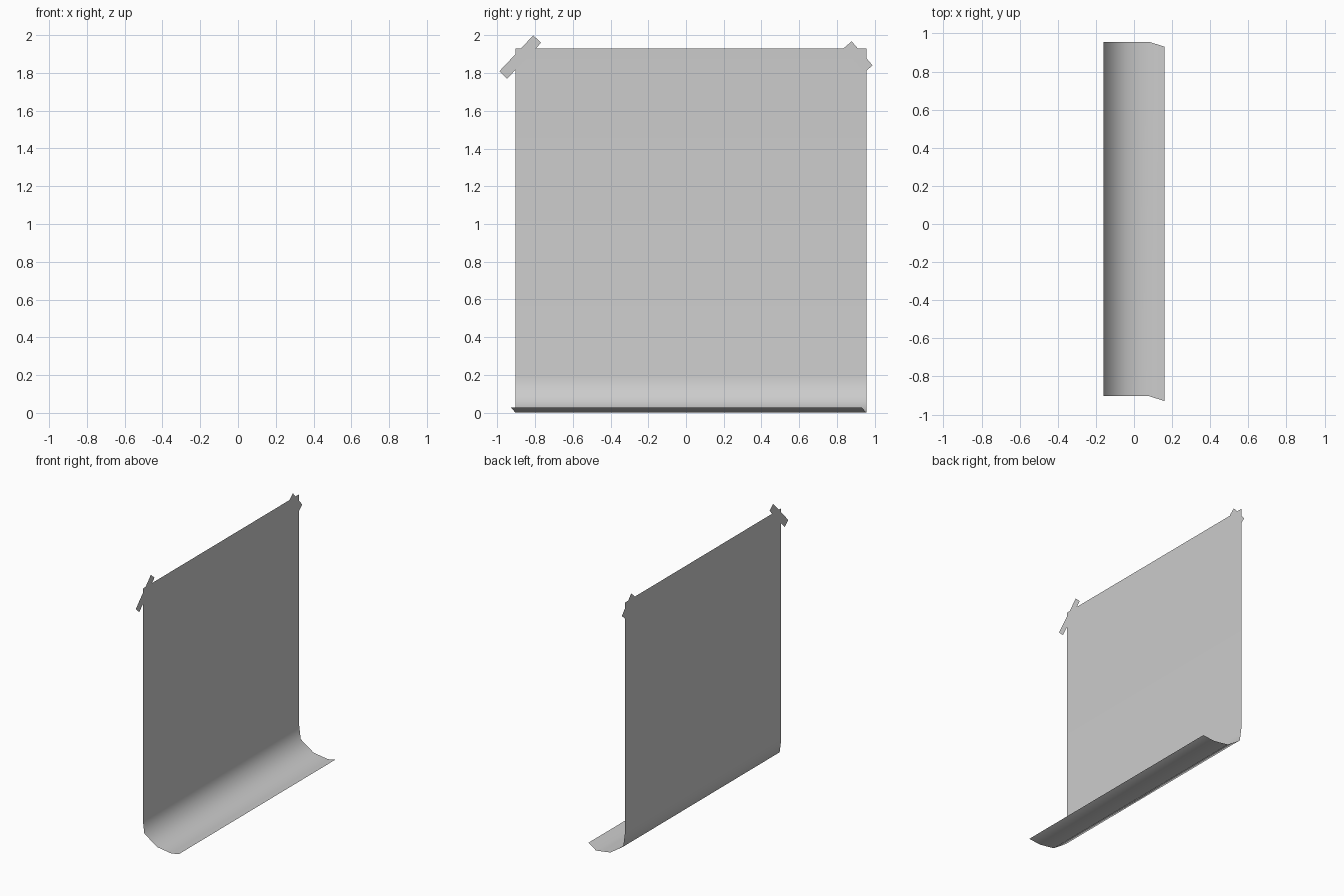
import bpy
import math

if "Cube" in bpy.data.objects:
    bpy.data.objects.remove(bpy.data.objects["Cube"])


def make_object(name, verts, faces):
    mesh = bpy.data.meshes.new(name)
    mesh.from_pydata(verts, [], faces)
    mesh.update()
    obj = bpy.data.objects.new(name, mesh)
    bpy.context.collection.objects.link(obj)
    return obj


# Hanging sheet: side profile (x, z, sideways shift) swept across y
profile = [(-0.16, 1.93, 0), (-0.16, 0.19, 0), (-0.147, 0.09, 0),
           (-0.04, 0.017, 0), (0.08, 0.0, 0), (0.16, 0.028, -0.025)]
verts = [(x, y + s, z) for x, z, s in profile for y in (-0.904, 0.956)]
faces = [(2 * i, 2 * i + 2, 2 * i + 3, 2 * i + 1) for i in range(len(profile) - 1)]
sheet = make_object("paper_sheet", verts, faces)
for p in sheet.data.polygons:
    p.use_smooth = True


# Flat tape strips across the top corners, just in front of the sheet
def tape(name, y, z, length, width, angle):
    c, s = math.cos(angle), math.sin(angle)
    corners = [(-1, -1), (1, -1), (1, 1), (-1, 1)]
    pts = []
    for a, b in corners:
        u, v = a * length / 2, b * width / 2
        pts.append((-0.158, y + u * c - v * s, z + u * s + v * c))
    return make_object(name, pts, [(0, 1, 2, 3)])


tape("tape_left", -0.879, 1.885, 0.262, 0.057, math.radians(46.6))
tape("tape_right", 0.912, 1.886, 0.169, 0.057, math.radians(-48.9))
